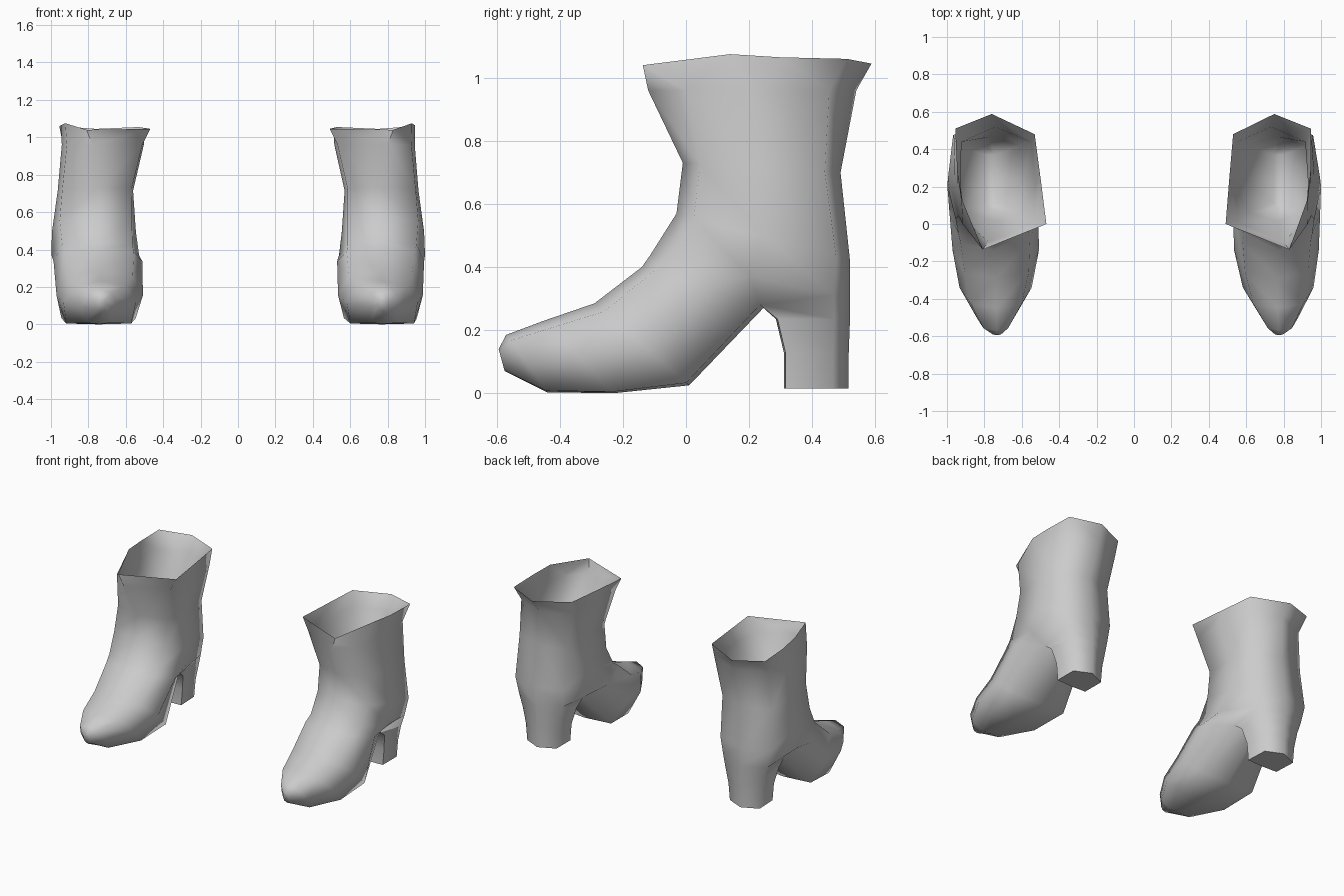
import bpy, bmesh

if "Cube" in bpy.data.objects:
    bpy.data.objects.remove(bpy.data.objects["Cube"], do_unlink=True)

grey = bpy.data.materials.new("plain_grey")
grey.use_nodes = True
grey.diffuse_color = (0.6, 0.6, 0.6, 1)
grey.node_tree.nodes["Principled BSDF"].inputs["Base Color"].default_value = (0.6, 0.6, 0.6, 1)

# Sections from the shaft down to the toe:
# front (y, z), back or sole (y, z), inner x, outer x, ridge x,
# front corner t, back corner t, front corner width, back corner width
SECTIONS = [
    ((-0.12, 0.96), (0.54, 0.96), 0.515, 0.945, 0.80, 0.18, 0.87, 0.92, 0.92),
    ((-0.01, 0.73), (0.49, 0.70), 0.57, 0.965, 0.76, 0.11, 0.90, 0.92, 0.93),
    ((-0.03, 0.57), (0.52, 0.42), 0.555, 0.995, 0.77, 0.10, 0.92, 0.86, 0.83),
    ((-0.112, 0.44), (0.52, 0.30), 0.54, 1.00, 0.77, 0.10, 0.92, 0.80, 0.70),
    ((-0.14, 0.40), (0.25, 0.275), 0.53, 0.995, 0.77, 0.10, 0.96, 0.78, 0.62),
    ((-0.29, 0.285), (0.01, 0.025), 0.535, 0.988, 0.77, 0.10, 0.97, 0.74, 0.86),
    ((-0.45, 0.23), (-0.23, 0.0), 0.582, 0.96, 0.77, 0.10, 0.98, 0.70, 0.90),
    ((-0.57, 0.185), (-0.44, 0.003), 0.685, 0.875, 0.775, 0.10, 0.97, 0.68, 0.76),
    ((-0.594, 0.14), (-0.575, 0.07), 0.75, 0.80, 0.775, 0.15, 0.85, 0.80, 0.80),
]
# Flared rim of the shaft, in the same order as each section
RIM = [(0.83, -0.137, 1.04), (0.93, 0.14, 1.075), (0.945, 0.30, 1.065), (0.945, 0.51, 1.06),
       (0.75, 0.588, 1.045), (0.53, 0.48, 1.055), (0.51, 0.25, 1.05), (0.49, 0.0, 1.045)]
HEEL_X = 0.765


def section(front, back, inner, outer, ridge, tf, tb, wf, wb):
    """Eight points: front, three outer, back, three inner."""
    def at(x, t):
        return (x, front[0] + (back[0] - front[0]) * t, front[1] + (back[1] - front[1]) * t)
    mid = (inner + outer) / 2
    half = (outer - inner) / 2
    return [at(ridge, 0), at(mid + half * wf, tf), at(outer, 0.5), at(mid + half * wb, tb),
            at(mid, 1), at(mid - half * wb, tb), at(inner, 0.5), at(mid - half * wf, tf)]


def inset(points, sx, sy, drop):
    """Shrinks a ring toward the middle of the shaft and lowers it."""
    return [(0.775 + (x - 0.775) * sx, 0.24 + (y - 0.24) * sy, z - drop) for x, y, z in points]


def bridge(bm, a, b, skip=()):
    n = len(a)
    for k in range(n):
        if k not in skip:
            bm.faces.new((a[k], a[(k + 1) % n], b[(k + 1) % n], b[k]))


def heel_ring(front_y, back_y, z, half):
    """Six points around the heel, matching the opening under the boot."""
    rear, fore = back_y - 0.05, front_y + 0.005
    return [(HEEL_X + half, rear, z), (HEEL_X, back_y, z), (HEEL_X - half, rear, z),
            (HEEL_X - half, fore, z), (HEEL_X, front_y, z), (HEEL_X + half, fore, z)]


def make_boot(name, side, spread, turn):
    bm = bmesh.new()

    def ring(points):
        # spread widens the boot toward its inner side, turn swings the toe inward
        return [bm.verts.new(((1 - (1 - x) * spread - turn * (0.25 - y)) * side, y, z))
                for x, y, z in points]

    # shaft and foot, with an opening over the heel
    rings = [ring(RIM)] + [ring(section(*s)) for s in SECTIONS]
    for n in range(len(rings) - 1):
        bridge(bm, rings[n], rings[n + 1], skip=(3, 4) if n == 4 else ())
    bm.faces.new(rings[-1])

    # heel drawn down from the opening
    a, b = rings[4], rings[5]
    loop = [a[3], a[4], a[5], b[5], b[4], b[3]]
    for args in ((0.285, 0.52, 0.235, 0.14), (0.31, 0.516, 0.13, 0.12), (0.31, 0.515, 0.015, 0.11)):
        lower = ring(heel_ring(*args))
        bridge(bm, loop, lower)
        loop = lower
    bm.faces.new(loop)

    # lining inside the shaft, narrowing to a crease at the bottom
    loop = rings[0]
    for source, sx, sy, drop in ((0, 0.92, 0.93, 0.0), (1, 0.86, 0.9, 0.0), (1, 0.15, 0.65, 0.14)):
        lower = ring(inset(section(*SECTIONS[source]), sx, sy, drop))
        bridge(bm, loop, lower)
        loop = lower
    bm.faces.new(loop)

    bmesh.ops.recalc_face_normals(bm, faces=bm.faces)
    mesh = bpy.data.meshes.new(name)
    bm.to_mesh(mesh)
    bm.free()
    mesh.materials.append(grey)
    boot = bpy.data.objects.new(name, mesh)
    bpy.context.collection.objects.link(boot)
    bpy.ops.object.select_all(action='DESELECT')
    boot.select_set(True)
    bpy.context.view_layer.objects.active = boot
    bpy.ops.object.shade_smooth_by_angle(angle=1.3)


make_boot("left_boot", 1, 1.0, 0.0)
make_boot("right_boot", -1, 1.02, 0.045)
